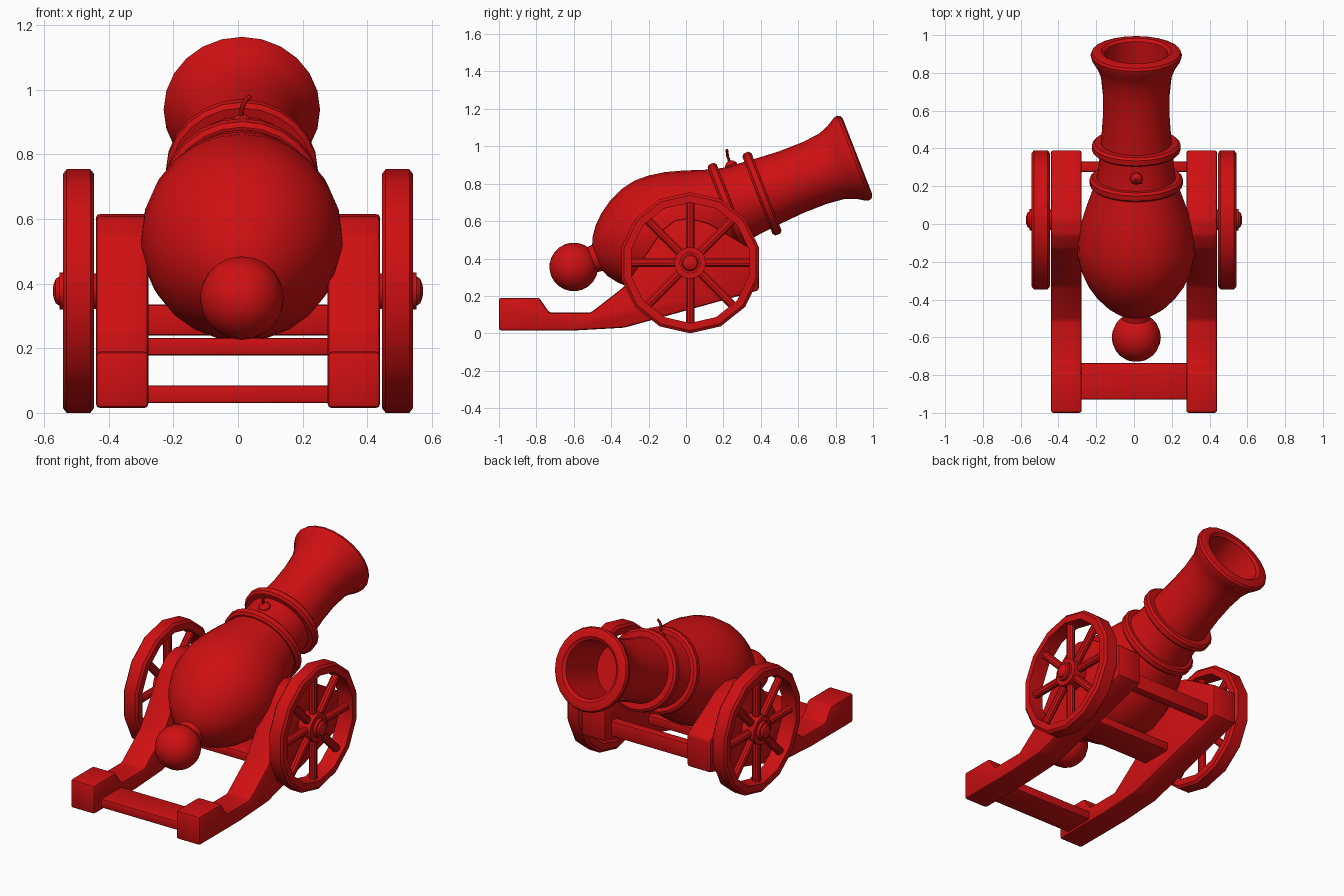
import bpy, bmesh, math
from mathutils import Matrix, Vector

cube = bpy.data.objects.get("Cube")
if cube:
    bpy.data.objects.remove(cube, do_unlink=True)

red = bpy.data.materials.new("red paint")
red.use_nodes = True
COLOR = (0.62, 0.005, 0.006, 1)
red.diffuse_color = COLOR
red.node_tree.nodes["Principled BSDF"].inputs["Base Color"].default_value = COLOR
parts = []


def finish(name, bm, matrix=Matrix()):
    bmesh.ops.recalc_face_normals(bm, faces=bm.faces)
    bm.transform(matrix)
    mesh = bpy.data.meshes.new(name)
    bm.to_mesh(mesh)
    bm.free()
    mesh.materials.append(red)
    obj = bpy.data.objects.new(name, mesh)
    bpy.context.collection.objects.link(obj)
    parts.append(obj)
    return obj


def lathe(name, profile, sides, matrix, closed=False):
    """Turn (height, radius) points around local z; open ends are capped."""
    bm = bmesh.new()
    rings = []
    for h, r in profile:
        rings.append([bm.verts.new((r * math.cos(2 * math.pi * i / sides),
                                    r * math.sin(2 * math.pi * i / sides), h))
                      for i in range(sides)])
    pairs = list(zip(rings, rings[1:]))
    if closed:
        pairs.append((rings[-1], rings[0]))
    else:
        bm.faces.new(rings[0])
        bm.faces.new(rings[-1])
    for a, b in pairs:
        for i in range(sides):
            j = (i + 1) % sides
            bm.faces.new((a[i], a[j], b[j], b[i]))
    return finish(name, bm, matrix)


def slab(name, outline, x0, x1, bevel):
    """Extrude a (y, z) outline from x0 to x1 and chamfer its edges."""
    bm = bmesh.new()
    face = bm.faces.new([bm.verts.new((x0, y, z)) for y, z in outline])
    new = bmesh.ops.extrude_face_region(bm, geom=[face])["geom"]
    bmesh.ops.translate(bm, vec=(x1 - x0, 0, 0),
                        verts=[v for v in new if isinstance(v, bmesh.types.BMVert)])
    bmesh.ops.recalc_face_normals(bm, faces=bm.faces)
    if bevel:
        bmesh.ops.bevel(bm, geom=bm.edges[:], offset=bevel, segments=2,
                        profile=0.5, affect='EDGES', clamp_overlap=True)
    return finish(name, bm)


def box_outline(y0, y1, z0, z1):
    return [(y0, z0), (y1, z0), (y1, z1), (y0, z1)]


# Barrel frame: local z runs from the rear knob to the muzzle
TILT = math.radians(21.3)
barrel_frame = (Matrix.Translation((0.012, -0.6, 0.355))
                @ Matrix.Rotation(TILT - math.pi / 2, 4, 'X'))

# Barrel with neck, swollen body, flared muzzle and hollow bore
lathe("barrel", [
    (0.08, 0.07), (0.135, 0.075), (0.15, 0.11), (0.19, 0.165), (0.24, 0.212),
    (0.31, 0.26), (0.39, 0.295), (0.47, 0.312), (0.55, 0.31), (0.64, 0.295),
    (0.74, 0.265), (0.84, 0.23), (0.93, 0.205), (1.02, 0.195), (1.12, 0.186),
    (1.25, 0.177), (1.38, 0.177), (1.48, 0.187), (1.54, 0.21), (1.585, 0.238),
    (1.605, 0.242), (1.62, 0.235), (1.628, 0.215), (1.628, 0.185),
    (1.615, 0.167), (1.30, 0.16)], 24, barrel_frame)

# Rear knob
lathe("rear_knob", [(-0.13 * math.cos(math.pi * k / 12),
                     max(0.13 * math.sin(math.pi * k / 12), 0.002))
                    for k in range(13)], 20, barrel_frame)

# Two reinforcing bands
for name, s, r in (("rear_band", 0.885, 0.247), ("front_band", 1.08, 0.235)):
    lathe(name, [(s - 0.026, r - 0.06), (s - 0.026, r - 0.014), (s - 0.014, r),
                 (s + 0.014, r), (s + 0.026, r - 0.014), (s + 0.026, r - 0.06)],
          24, barrel_frame, closed=True)

# Fuse holder and curled fuse
lathe("fuse_holder", [(0.18, 0.034), (0.205, 0.034), (0.222, 0.018), (0.225, 0.01)], 8,
      barrel_frame @ Matrix.Translation((0, 0, 0.98)) @ Matrix.Rotation(math.pi / 2, 4, 'X'))
path = [(0.012, 0.235, 0.89), (0.01, 0.23, 0.925), (0.014, 0.222, 0.95),
        (0.024, 0.22, 0.968), (0.038, 0.219, 0.98)]
for a, b in zip(path, path[1:]):
    d = Vector(b) - Vector(a)
    lathe("fuse", [(-0.002, 0.008), (d.length + 0.002, 0.007)], 8,
          Matrix.Translation(a) @ d.to_track_quat('Z', 'Y').to_matrix().to_4x4())

# Carriage cheeks, wheels, spokes and hubs on both sides
cheek = [(-1, 0.015), (-0.6, 0.015), (-0.33, 0.03), (0.39, 0.23), (0.39, 0.43),
         (0.12, 0.59), (0.02, 0.617), (-0.06, 0.605), (-0.13, 0.55),
         (-0.33, 0.25), (-0.51, 0.11), (-0.73, 0.11), (-0.785, 0.19), (-1, 0.19)]
for side, label in ((1, "left"), (-1, "right")):
    slab(label + "_cheek", cheek, side * 0.277, side * 0.44, 0.014)
    hub_frame = (Matrix.Translation((0, 0.022, 0.377))
                 @ Matrix.Rotation(side * math.pi / 2, 4, 'Y'))
    lathe(label + "_wheel_rim", [
        (0.445, 0.322), (0.445, 0.362), (0.457, 0.377), (0.53, 0.377),
        (0.542, 0.362), (0.542, 0.322)], 14, hub_frame, closed=True)
    lathe(label + "_hub", [
        (0.43, 0.055), (0.45, 0.055), (0.45, 0.085), (0.535, 0.085),
        (0.535, 0.057), (0.553, 0.057), (0.553, 0.045), (0.564, 0.038),
        (0.571, 0.02), (0.573, 0.004)], 16, hub_frame)
    for k in range(8):
        spoke_frame = (hub_frame @ Matrix.Translation((0, 0, 0.495))
                       @ Matrix.Rotation(k * math.pi / 4, 4, 'Z')
                       @ Matrix.Rotation(math.pi / 2, 4, 'Y'))
        lathe(label + "_spoke", [(0.06, 0.024), (0.345, 0.024)], 10, spoke_frame)

# Cross members between the cheeks
slab("rear_plank", box_outline(-0.93, -0.735, 0.03, 0.085), -0.3, 0.3, 0.008)
slab("middle_plank", box_outline(-0.23, -0.03, 0.178, 0.232), -0.3, 0.3, 0.008)
slab("front_beam", box_outline(0.275, 0.33, 0.24, 0.335), -0.3, 0.3, 0.008)

# Smooth shading with sharp corners kept
bpy.ops.object.select_all(action='DESELECT')
for obj in parts:
    obj.select_set(True)
bpy.context.view_layer.objects.active = parts[0]
bpy.ops.object.shade_smooth_by_angle(angle=math.radians(35))
